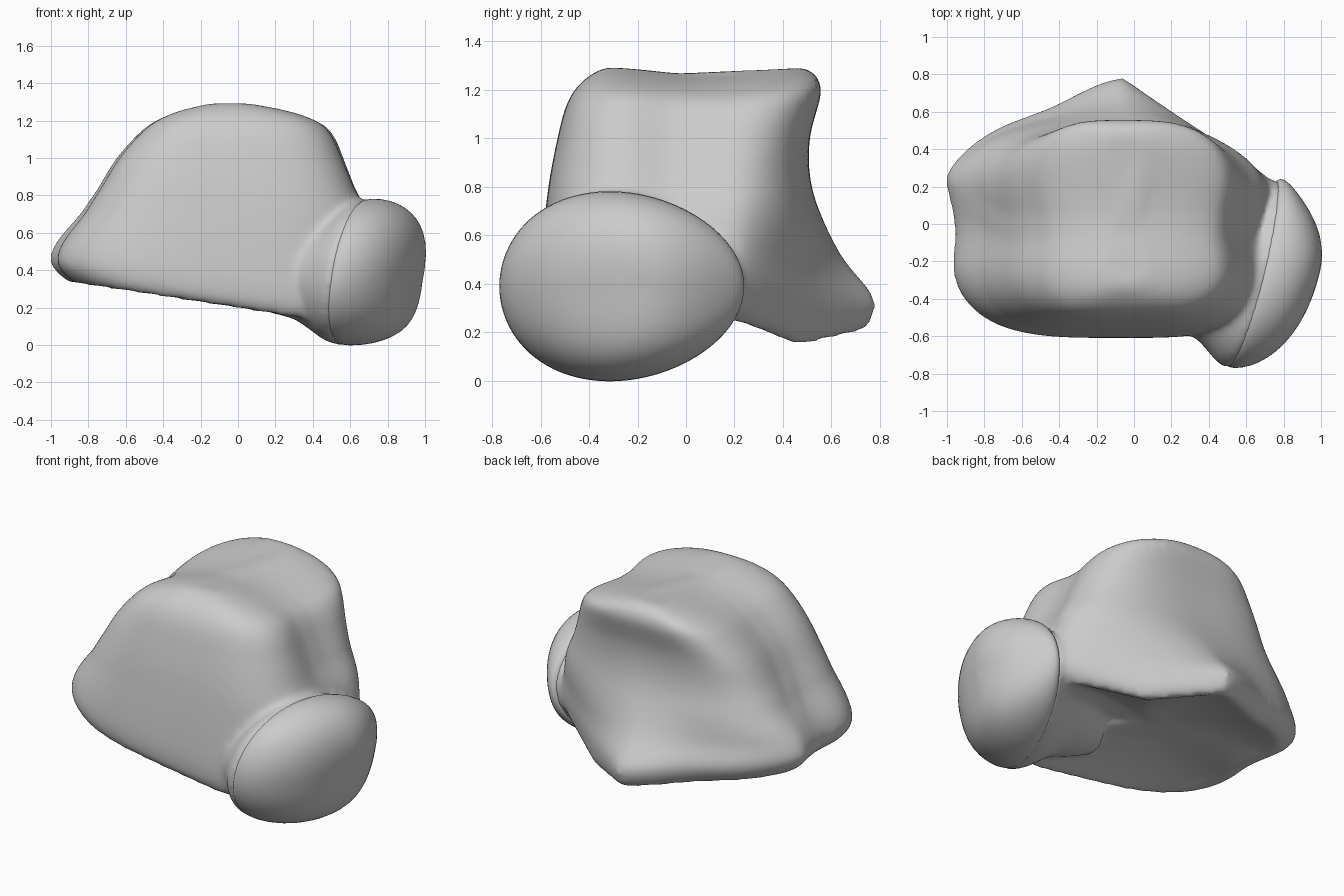
import bpy, bmesh
from math import cos, sin, pi, exp

if "Cube" in bpy.data.objects:
    bpy.data.objects.remove(bpy.data.objects["Cube"], do_unlink=True)

grey = bpy.data.materials.new("plain grey")
grey.use_nodes = True
colour = (0.6, 0.6, 0.6, 1)
grey.diffuse_color = colour
grey.node_tree.nodes["Principled BSDF"].inputs["Base Color"].default_value = colour

STEPS = 96
ANGLES = [2 * pi * i / STEPS for i in range(STEPS)]


def loft(bm, rings):
    """Skin a stack of equal rings and close both ends."""
    loops = [[bm.verts.new(p) for p in ring] for ring in rings]
    faces = [bm.faces.new(loops[0]), bm.faces.new(loops[-1])]
    for a, b in zip(loops, loops[1:]):
        for i in range(STEPS):
            j = (i + 1) % STEPS
            faces.append(bm.faces.new((a[i], a[j], b[j], b[i])))
    bmesh.ops.recalc_face_normals(bm, faces=faces)


def finish(bm, name):
    mesh = bpy.data.meshes.new(name)
    bm.to_mesh(mesh)
    bm.free()
    mesh.materials.append(grey)
    obj = bpy.data.objects.new(name, mesh)
    bpy.context.collection.objects.link(obj)
    mesh.shade_smooth()
    return obj


def blend_levels(levels, steps=3):
    """Smooth spline through the rows of the outline table."""
    padded = [levels[0]] + levels + [levels[-1]]
    for a, b, c, d in zip(padded, padded[1:], padded[2:], padded[3:]):
        for k in range(steps):
            t = k / steps
            yield [q + t * (r - p + t * (2 * p - 5 * q + 4 * r - s + t * (3 * (q - r) + s - p))) / 2
                   for p, q, r, s in zip(a, b, c, d)]
    yield levels[-1]


def power(value, n):
    return abs(value) ** (2 / n) * (1 if value >= 0 else -1)


def body_ring(h, left, right, front, back, mid, n_left, n_right):
    """Rounded outline with a boxy front, a freer back and pinched sides."""
    cx, ring = -0.06, []
    slant = max(0, 1 - (h - 0.2) / 0.5)
    for t in ANGLES:
        c, s = cos(t), sin(t)
        n = 3.6 if s < 0 else n_right if c > 0 else n_left
        x = cx + power(c, n) * ((right - cx) if c > 0 else (cx - left))
        y = mid + power(s, n) * ((back - mid) if s > 0 else (mid - front))
        x -= 0.06 * c * abs(c) * exp(-((y + 0.03) / 0.2) ** 2)
        y -= 0.08 * min(1, slant) * max(0, s) * exp(-((x + 0.48) / 0.25) ** 2)
        lift = 0.45 * max(0, x - 0.3) * (y > -0.4)
        saddle = 0.1 * max(0, h - 0.9) * exp(-((y - 0.1) / 0.3) ** 2)
        ring.append((x, y, h + slant * (lift - 0.155 * x) - saddle))
    return ring


# height, left, right, front, back, widest y, back-left and back-right exponents
LEVELS = [
    (0.19, -0.91, 0.66, -0.57, 0.73, 0.20, 1.45, 1.0),
    (0.24, -0.97, 0.72, -0.60, 0.77, 0.22, 1.45, 1.0),
    (0.34, -1.02, 0.75, -0.61, 0.78, 0.23, 1.45, 1.0),
    (0.50, -0.98, 0.74, -0.60, 0.65, 0.20, 1.8, 1.3),
    (0.70, -0.86, 0.72, -0.58, 0.55, 0.12, 2.8, 2.0),
    (0.85, -0.76, 0.65, -0.56, 0.51, 0.06, 3.4, 2.6),
    (1.00, -0.67, 0.59, -0.53, 0.51, 0.05, 3.8, 3.0),
    (1.12, -0.57, 0.54, -0.50, 0.54, 0.05, 3.8, 3.2),
    (1.20, -0.48, 0.47, -0.46, 0.56, 0.05, 3.8, 3.4),
    (1.26, -0.35, 0.31, -0.40, 0.54, 0.05, 3.8, 3.4),
    (1.30, -0.18, 0.10, -0.33, 0.49, 0.05, 3.8, 3.4),
]


def cap_ring(r, dx):
    """Egg-shaped ring on the tilted plane of the side cap."""
    ring = []
    for t in ANGLES:
        y, z = 0.505 * r * cos(t), 0.39 * r * sin(t) * (1 - 0.1 * cos(t))
        bulge = 1 - 0.6 * max(0, r * cos(t)) ** 2 + 0.35 * max(0, -r * sin(t)) ** 2
        ring.append((0.64 + 0.26 * y + 0.17 * z + dx * bulge, y - 0.265, z + 0.39))
    return ring


# Body: hollowed underside, then the outline levels up to the crown
outlines = [body_ring(*level) for level in blend_levels(LEVELS)]
hollow = []
for v in (0.03, 0.3, 0.55, 0.75, 0.9):
    hollow.append([(-0.1 + v * (x + 0.1), v * y,
                    0.19 - 0.155 * v * x + v * (z - 0.19 + 0.155 * x) + 0.15 * (1 - v * v))
                   for x, y, z in outlines[0]])
bm = bmesh.new()
loft(bm, hollow + outlines)

# Flared neck that runs from the body to the cap
loft(bm, [cap_ring(*p) for p in
          ((0.4, -0.55), (0.55, -0.38), (0.65, -0.24), (0.79, -0.15),
           (0.92, -0.08), (1.0, -0.02), (0.96, 0.03))])
body = finish(bm, "rounded_body")
remesh = body.modifiers.new("Fuse", 'REMESH')
remesh.mode = 'VOXEL'
remesh.voxel_size = 0.02
remesh.use_smooth_shade = True
soften = body.modifiers.new("Soften", 'SMOOTH')
soften.factor = 0.5
soften.iterations = 14

# Domed egg-shaped cap on the side
bm = bmesh.new()
profile = [(0.85, -0.03), (0.96, -0.02), (0.99, 0.0), (1.0, 0.03)]
for k in range(1, 12):
    a = k / 12 * pi / 2
    profile.append((cos(a) ** 0.8, 0.03 + 0.31 * sin(a)))
profile.append((0.01, 0.34))
loft(bm, [cap_ring(*p) for p in profile])
finish(bm, "side_cap")
